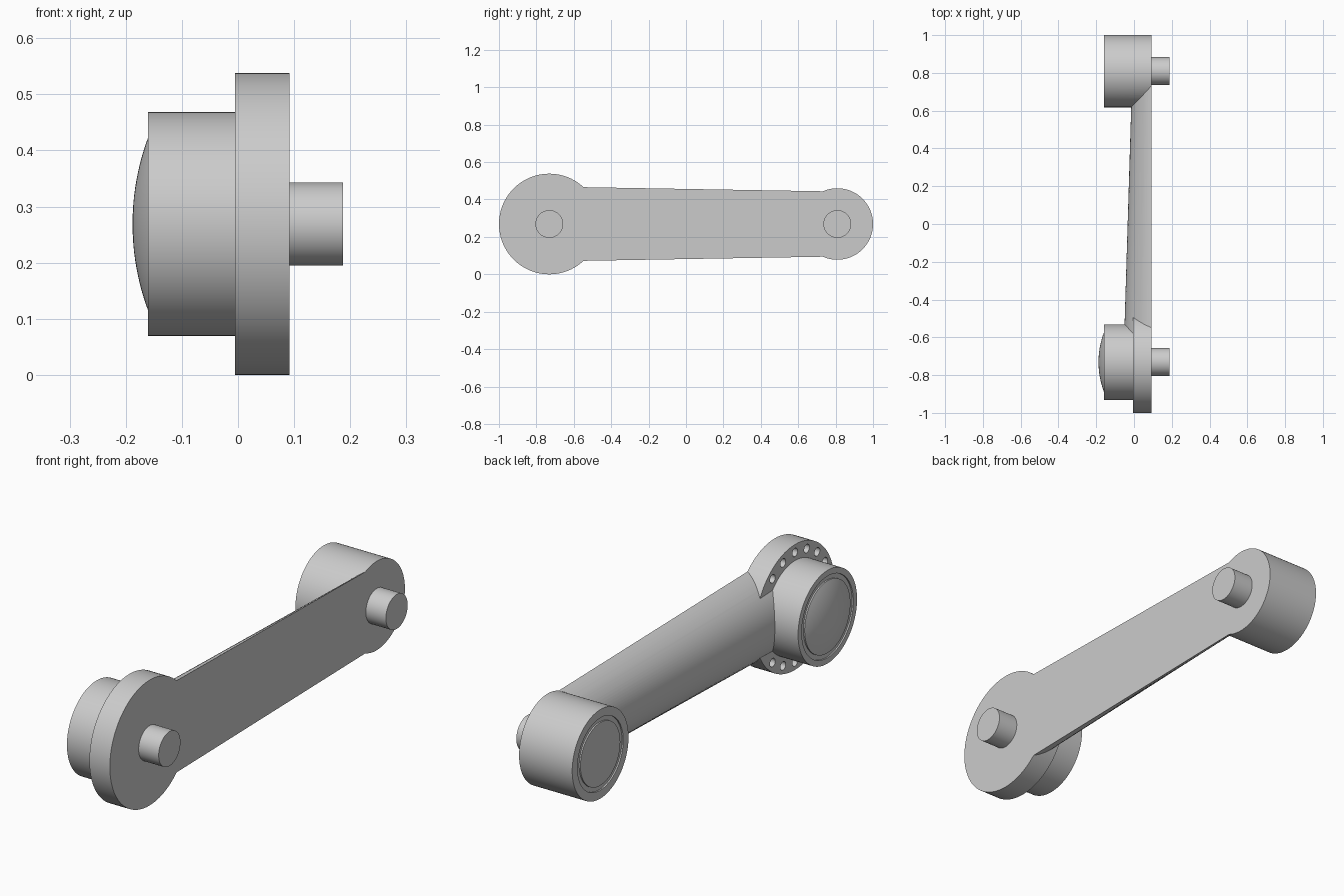
import bpy, bmesh
from math import sin, cos, asin, radians, tau
from mathutils import Vector

cube = bpy.data.objects.get("Cube")
if cube:
    bpy.data.objects.remove(cube)

grey = bpy.data.materials.new("plain_grey")
grey.use_nodes = True
grey.diffuse_color = (0.6, 0.6, 0.6, 1)
grey.node_tree.nodes["Principled BSDF"].inputs["Base Color"].default_value = grey.diffuse_color

AXIS_Z = 0.269
FRONT_Y, REAR_Y = -0.731, 0.809
FLAT_X = 0.092                      # plane of the flat outer side


def make(name, bm):
    """Turn a bmesh into a named object."""
    bmesh.ops.recalc_face_normals(bm, faces=bm.faces)
    mesh = bpy.data.meshes.new(name)
    bm.to_mesh(mesh)
    bm.free()
    mesh.materials.append(grey)
    obj = bpy.data.objects.new(name, mesh)
    bpy.context.collection.objects.link(obj)
    return obj


def lathe(name, profile, y, z=AXIS_Z, steps=96):
    """Revolve (x, radius) points about an axis along x."""
    bm = bmesh.new()
    verts = [bm.verts.new((x, y + r, z)) for x, r in profile]
    edges = [bm.edges.new(pair) for pair in zip(verts, verts[1:])]
    bmesh.ops.spin(bm, geom=verts + edges, cent=(0, y, z), axis=(1, 0, 0),
                   angle=tau, steps=steps, use_merge=True)
    bmesh.ops.remove_doubles(bm, verts=bm.verts, dist=1e-5)
    return make(name, bm)


def cylinder(name, x0, x1, r, y, z=AXIS_Z, steps=96):
    return lathe(name, [(x0, 0), (x0, r), (x1, r), (x1, 0)], y, z, steps)


def combine(target, other, operation):
    """Apply a boolean and remove the second object."""
    mod = target.modifiers.new("combine", "BOOLEAN")
    mod.operation, mod.solver, mod.object = operation, "EXACT", other
    bpy.context.view_layer.objects.active = target
    bpy.ops.object.modifier_apply(modifier=mod.name)
    bpy.data.objects.remove(other)


def tapered_arm():
    """Loft a D-shaped section, flat on one side, between both axes."""
    bm = bmesh.new()
    rings = []
    n = 40
    for y, half, depth in ((FRONT_Y, 0.200, 0.148), (REAR_Y, 0.1735, 0.101)):
        radius = (half ** 2 + depth ** 2) / (2 * depth)
        centre = FLAT_X - depth + radius
        sweep = asin(half / radius)
        ring = []
        for i in range(n + 1):
            a = sweep * (2 * i / n - 1)
            x = FLAT_X if i in (0, n) else centre - radius * cos(a)
            ring.append(bm.verts.new((x, y, AXIS_Z + radius * sin(a))))
        rings.append(ring)
        bm.faces.new(ring)
    a, b = rings
    for i in range(n + 1):
        j = (i + 1) % (n + 1)
        bm.faces.new((a[i], a[j], b[j], b[i]))
    return make("arm", bm)


# Flange with a circle of shallow bolt holes, clear of the arm
flange = cylinder("crank_body", -0.005, FLAT_X, 0.269, FRONT_Y)
for k in range(14):
    t = radians(50 + 20 * k)
    hole = cylinder("bolt_hole", -0.05, 0.02, 0.018,
                    FRONT_Y + 0.235 * cos(t), AXIS_Z + 0.235 * sin(t), 24)
    combine(flange, hole, "DIFFERENCE")

# Rear boss with a ring groove in its end face
boss = lathe("rear_boss", [
    (FLAT_X, 0), (FLAT_X, 0.191), (-0.16, 0.191), (-0.16, 0.155),
    (-0.154, 0.155), (-0.154, 0.135), (-0.16, 0.135), (-0.16, 0)], REAR_Y)

# Arm, flange and boss become one body
combine(flange, tapered_arm(), "UNION")
combine(flange, boss, "UNION")

# Front hub with a ring groove around its domed cap
RIM, RISE = 0.155, 0.028
ball = (RIM ** 2 + RISE ** 2) / (2 * RISE)
spread = asin(RIM / ball)
dome = [(-0.16 - RISE + ball * (1 - cos(spread * t)), ball * sin(spread * t))
        for t in (1 - i / 12 for i in range(13))]
hub = lathe("front_hub", [
    (0.02, 0), (0.02, 0.2), (-0.16, 0.2), (-0.16, 0.175),
    (-0.154, 0.175), (-0.154, RIM)] + dome, FRONT_Y)

# Pins on the flat side
pins = [cylinder(name, 0.07, 0.187, 0.074, y)
        for name, y in (("front_pin", FRONT_Y), ("rear_pin", REAR_Y))]

# Smooth the round surfaces, keep real edges sharp
bpy.ops.object.select_all(action="DESELECT")
for obj in [flange, hub] + pins:
    obj.select_set(True)
bpy.context.view_layer.objects.active = flange
bpy.ops.object.shade_smooth_by_angle(angle=radians(25))
